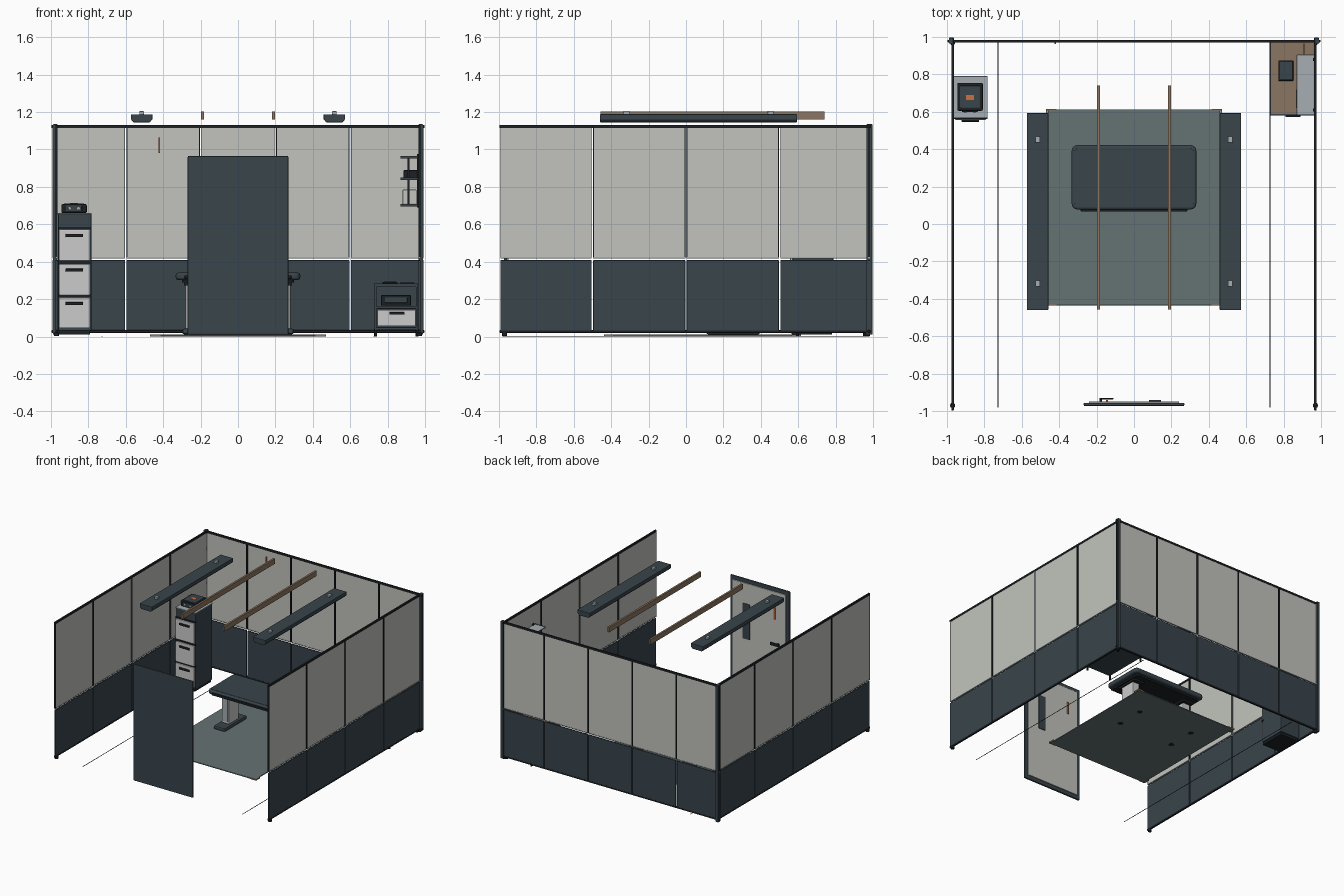
import bpy, bmesh, math

if "Cube" in bpy.data.objects:
    bpy.data.objects.remove(bpy.data.objects["Cube"])

def mat(name, r, g, b):
    m = bpy.data.materials.new(name)
    m.diffuse_color = (r, g, b, 1)
    m.use_nodes = True
    m.node_tree.nodes["Principled BSDF"].inputs["Base Color"].default_value = m.diffuse_color
    return m

TEAL = mat("dark_teal", .04, .058, .07)
LIGHT = mat("light_panel", .54, .55, .51)
WHITE = mat("drawer_white", .62, .63, .6)
BLACK = mat("black", .012, .015, .017)
MAT = mat("floor_mat_green", .13, .17, .17)
WOOD = mat("wood", .26, .18, .12)
ORANGE = mat("orange", .6, .16, .05)
STEEL = mat("steel", .38, .42, .44)

def finish(bm, name, m, bevel=0, seg=2):
    me = bpy.data.meshes.new(name)
    bmesh.ops.recalc_face_normals(bm, faces=bm.faces)
    bm.to_mesh(me)
    bm.free()
    ob = bpy.data.objects.new(name, me)
    bpy.context.collection.objects.link(ob)
    me.materials.append(m)
    if bevel:
        md = ob.modifiers.new("bevel", 'BEVEL')
        md.width, md.segments = bevel, seg
        md.limit_method = 'ANGLE'
    return ob

def box(name, x, y, z, m, bevel=0, seg=2):
    bm = bmesh.new()
    bmesh.ops.create_cube(bm, size=1)
    for v in bm.verts:
        v.co = [(r[0] + r[1]) / 2 + c * (r[1] - r[0]) for c, r in zip(v.co, (x, y, z))]
    return finish(bm, name, m, bevel, seg)

def cyl(name, x, y, z0, z1, r, m):
    bm = bmesh.new()
    bmesh.ops.create_cone(bm, cap_ends=True, segments=20, radius1=r, radius2=r, depth=z1 - z0)
    bmesh.ops.translate(bm, verts=bm.verts, vec=(x, y, (z0 + z1) / 2))
    return finish(bm, name, m)

def prism(name, pts, y0, y1, m, bevel=0):
    # x-z profile extruded along y
    bm = bmesh.new()
    f = bm.faces.new([bm.verts.new((px, y0, pz)) for px, pz in pts])
    r = bmesh.ops.extrude_face_region(bm, geom=[f])
    bmesh.ops.translate(bm, verts=[v for v in r["geom"] if isinstance(v, bmesh.types.BMVert)],
                        vec=(0, y1 - y0, 0))
    return finish(bm, name, m, bevel)

def slab(name, x, y, z, radius, m, bevel):
    # rounded-corner plate
    bm = bmesh.new()
    vs = []
    for i, (cx, cy) in enumerate(((x[1] - radius, y[1] - radius), (x[0] + radius, y[1] - radius),
                                  (x[0] + radius, y[0] + radius), (x[1] - radius, y[0] + radius))):
        for k in range(6):
            a = math.pi / 2 * (i + k / 5)
            vs.append(bm.verts.new((cx + radius * math.cos(a), cy + radius * math.sin(a), z[0])))
    r = bmesh.ops.extrude_face_region(bm, geom=[bm.faces.new(vs)])
    bmesh.ops.translate(bm, verts=[v for v in r["geom"] if isinstance(v, bmesh.types.BMVert)],
                        vec=(0, 0, z[1] - z[0]))
    return finish(bm, name, m, bevel, 3)

# --- panel walls: each wall is a row of lower/upper panels with narrow gaps
def wall(name, edges, depth, along_x):
    def part(n, s, d, z, m, b=0):
        box(f"{name}_{n}", s if along_x else d, d if along_x else s, z, m, b)
    d0, d1 = depth
    for i, (a, b) in enumerate(zip(edges, edges[1:])):
        a, b = a + .004, b - .004
        part(f"lower_panel_{i}", (a, b), depth, (.028, .408), TEAL, .002)
        part(f"upper_panel_{i}", (a + .003, b - .003), (d0 + .002, d1 - .002), (.422, 1.115), LIGHT)
        part(f"upper_base_trim_{i}", (a, b), depth, (.418, .424), STEEL)
        for e in (a, b - .004):
            part(f"edge_trim_{i}", (e, e + .004), (d0, d1), (.42, 1.115), BLACK)
    part("top_rail", (edges[0], edges[-1]), (d0 - .001, d1 + .001), (1.114, 1.131), BLACK, .002)
    part("bottom_rail", (edges[0], edges[-1]), (d0 - .001, d1 + .001), (.02, .034), BLACK, .002)

wall("back_wall", [-.996, -.6, -.2, .2, .6, .996], (.972, .984), True)
for s, n in ((-1, "left_wall"), (1, "right_wall")):
    wall(n, [-.996, -.5, 0, .5, .996], tuple(sorted((s * .964, s * .976))), False)
    box(n + "_centre_post", sorted((s * .967, s * .973)), (-.004, .004), (.42, 1.115), STEEL)
    box(n + "_corner_post", sorted((s * .966, s * .99)), (.965, .996), (.01, 1.135), TEAL, .003)
    for y in (-.97, .97):
        cyl(n + "_foot", s * .97, y, 0.004, .022, .014, BLACK)
    box(n + "_floor_line", (s * .727 - .0015, s * .727 + .0015), (-.98, .98), (.001, .004), BLACK)
box("wall_orange_tag", (-.424, -.416), (.962, .972), (.98, 1.065), ORANGE)

# --- floor mat with corner brackets
box("floor_mat", (-.46, .46), (-.435, .613), (.001, .01), MAT, .003)
for sx in (-1, 1):
    for y, t in ((-.435, 1), (.613, -1)):
        box("mat_corner_x", sorted((sx * .47, sx * .415)), sorted((y - t * .002, y + t * .005)), (.001, .012), WOOD)
        box("mat_corner_y", sorted((sx * .47, sx * .462)), sorted((y, y + t * .05)), (.001, .012), WOOD)

# --- desk on two columns
slab("desk_top", (-.333, .333), (.078, .422), (.303, .341), .03, TEAL, .012)
slab("desk_top_inlay", (-.318, .318), (.093, .407), (.339, .343), .02, TEAL, .001)
slab("desk_underside", (-.30, .30), (.105, .395), (.288, .305), .02, BLACK, .003)
box("desk_front_rail", (-.285, .285), (.066, .084), (.308, .326), BLACK, .004)
for s in (-1, 1):
    box("desk_column", sorted((s * .215, s * .28)), (.19, .32), (.04, .29), WHITE, .006)
    box("desk_column_face", sorted((s * .225, s * .27)), (.183, .19), (.06, .27), STEEL)
    box("desk_column_bracket", sorted((s * .19, s * .29)), (.16, .35), (.272, .29), BLACK, .004)
    box("desk_foot", sorted((s * .195, s * .298)), (.108, .395), (.012, .042), TEAL, .01)
    for y in (.14, .365):
        cyl("desk_foot_pad", s * .25, y, 0, .014, .022, BLACK)

# --- overhead light bars and wooden beams
for s in (-1, 1):
    c = s * .515
    prism("light_bar", [(c - .057, 1.188), (c - .057, 1.16), (c - .043, 1.145), (c + .043, 1.145),
                        (c + .057, 1.16), (c + .057, 1.188)], -.46, .593, TEAL, .003)
    box("light_diffuser", (c - .035, c + .035), (-.43, .56), (1.143, 1.146), TEAL)
    for y in (-.318, .452):
        box("light_mount", (c - .012, c + .012), (y - .016, y + .016), (1.187, 1.205), STEEL, .003)
    b = s * .189
    box("wood_beam", (b - .008, b + .008), (-.457, .74), (1.16, 1.203), WOOD, .001)

# --- door leaf at the front
box("door_leaf", (-.269, .269), (-.973, -.956), (.01, .965), TEAL, .005)
box("door_inner_panel", (-.24, .24), (-.957, -.948), (.04, .935), LIGHT, .002)
box("door_dark_plate", (.08, .145), (-.949, -.941), (.48, .77), TEAL, .003)
box("door_handle_mount", (-.185, -.17), (-.949, -.932), (.5, .52), BLACK)
box("door_handle_bar", (-.185, -.11), (-.937, -.93), (.498, .522), BLACK, .002)
box("door_orange_pull", (-.15, -.138), (-.949, -.94), (.71, .81), ORANGE, .002)

# --- tall drawer cabinet on the left
box("cabinet_body", (-.962, -.784), (.57, .787), (.03, .655), TEAL, .005)
box("cabinet_plinth", (-.957, -.79), (.565, .78), (.01, .032), BLACK, .004)
box("cabinet_top_trim", (-.965, -.782), (.567, .79), (.652, .659), STEEL, .002)
for i, (z0, z1) in enumerate(((.045, .208), (.222, .387), (.405, .572))):
    box(f"cabinet_drawer_{i}", (-.958, -.79), (.557, .575), (z0, z1), WHITE, .004)
    box(f"cabinet_drawer_handle_{i}", (-.922, -.828), (.546, .558), (z1 - .04, z1 - .024), BLACK, .003)
    box(f"cabinet_divider_{i}", (-.963, -.783), (.562, .58), (z1 + .003, z1 + .013), BLACK)
box("cabinet_device", (-.945, -.808), (.605, .755), (.66, .708), BLACK, .008)
box("device_lid", (-.93, -.823), (.62, .74), (.705, .711), TEAL, .003)
box("device_front_panel", (-.92, -.835), (.6, .607), (.67, .7), TEAL, .002)
for x in (-.9, -.853):
    box("device_knob", (x - .008, x + .008), (.595, .602), (.678, .692), STEEL, .003)
box("device_orange_screen", (-.897, -.855), (.662, .69), (.71, .713), ORANGE)

# --- low open cabinet on the right
X, Y = (.73, .962), (.585, .972)
box("side_unit_top", X, Y, (.266, .281), WOOD, .002)
box("side_unit_top_edge", X, (.58, .587), (.264, .283), TEAL)
box("side_unit_top_side", (.727, .733), Y, (.264, .283), TEAL)
box("side_unit_shelf", X, Y, (.148, .16), TEAL, .002)
box("side_unit_base", X, Y, (.035, .05), TEAL, .002)
box("side_unit_back", X, (.96, .972), (.04, .27), TEAL)
for x in (.73, .952):
    box("side_unit_side", (x, x + .01), Y, (.04, .27), TEAL)
    for y in (.595, .955):
        cyl("side_unit_leg", x + .006, y, 0, .04, .008, BLACK)
box("side_unit_drawer", (.745, .95), (.582, .94), (.055, .143), WHITE, .004)
box("side_unit_drawer_handle", (.81, .89), (.571, .583), (.118, .13), BLACK, .002)
box("side_unit_device", (.765, .925), (.59, .8), (.165, .222), BLACK, .005)
box("side_device_panel", (.785, .905), (.586, .591), (.18, .208), TEAL, .002)
box("tablet", (.772, .852), (.765, .875), (.281, .291), BLACK, .004)
box("tablet_screen", (.78, .844), (.775, .865), (.29, .293), TEAL)
box("tray", (.865, .94), (.62, .72), (.281, .29), BLACK, .003)

# --- shelves on the right wall
for i, z in enumerate((.698, .838, .953)):
    box(f"wall_shelf_{i}", (.87, .963), (.585, .905), (z, z + .009), STEEL, .002)
    box(f"wall_shelf_lip_{i}", (.868, .963), (.581, .586), (z - .002, z + .011), TEAL)
for y in (.61, .88):
    box("shelf_upright", (.907, .917), (y - .005, y + .005), (.7, .953), BLACK)
    box("shelf_wall_strip", (.957, .965), (y - .008, y + .008), (.69, .975), BLACK)
box("shelf_dark_box", (.886, .957), (.63, .86), (.847, .89), BLACK, .004)
box("shelf_light_box", (.88, .955), (.63, .85), (.707, .785), LIGHT, .003)
box("shelf_wood_rod", (.905, .911), (.905, .965), (.953, .96), WOOD)
